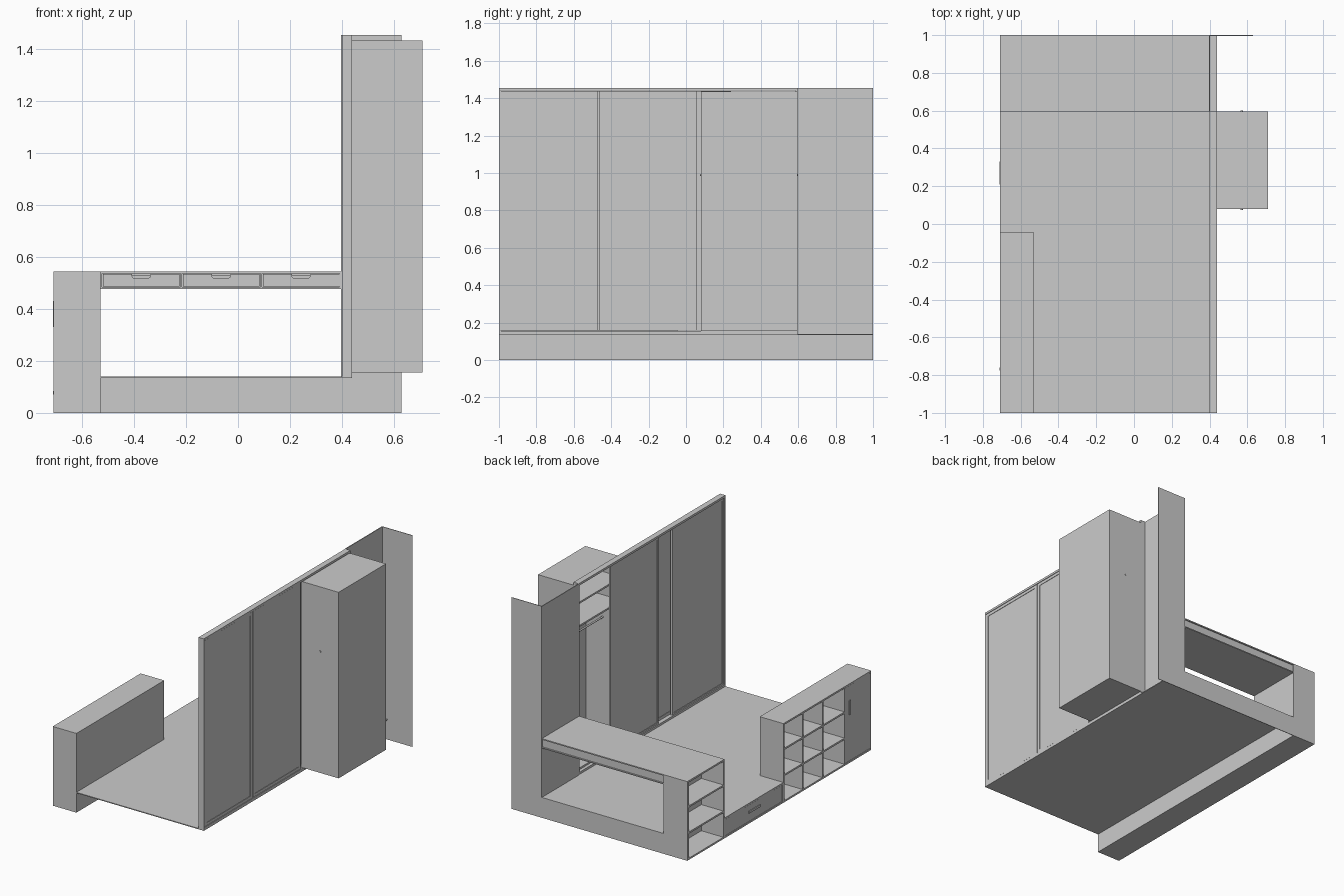
import bpy, bmesh
from mathutils import Vector

if "Cube" in bpy.data.objects:
    bpy.data.objects.remove(bpy.data.objects["Cube"])

T = 0.012  # board thickness


def finish(name, bm):
    bmesh.ops.recalc_face_normals(bm, faces=bm.faces)
    me = bpy.data.meshes.new(name)
    bm.to_mesh(me)
    bm.free()
    ob = bpy.data.objects.new(name, me)
    bpy.context.collection.objects.link(ob)
    return ob


def boxes(name, items):
    """Boards given as (x0, x1, y0, y1, z0, z1), joined in one object."""
    bm = bmesh.new()
    for x0, x1, y0, y1, z0, z1 in items:
        vs = bmesh.ops.create_cube(bm, size=1)["verts"]
        bmesh.ops.scale(bm, vec=(x1 - x0, y1 - y0, z1 - z0), verts=vs)
        bmesh.ops.translate(bm, vec=((x0 + x1) / 2, (y0 + y1) / 2, (z0 + z1) / 2), verts=vs)
    return finish(name, bm)


def profile_xz(name, pts, y0, y1):
    """Outline in the xz plane, extruded along y."""
    bm = bmesh.new()
    f = bm.faces.new([bm.verts.new((x, y0, z)) for x, z in pts])
    r = bmesh.ops.extrude_face_region(bm, geom=[f])
    bmesh.ops.translate(bm, vec=Vector((0, y1 - y0, 0)),
                        verts=[g for g in r["geom"] if isinstance(g, bmesh.types.BMVert)])
    return finish(name, bm)


def shell(x0, x1, y0, y1, z0, z1):
    """Carcass open on one x side: top, bottom and two sides."""
    return [(x0, x1, y0, y0 + T, z0, z1), (x0, x1, y1 - T, y1, z0, z1),
            (x0, x1, y0 + T, y1 - T, z0, z0 + T), (x0, x1, y0 + T, y1 - T, z1 - T, z1)]


XL, XI = -0.71, -0.53   # outer and inner face of the low units
H, ZP = 0.545, 0.14     # low unit height, platform height

# Platform deck
boxes("platform_deck", [(XI, 0.44, -1, 1, 0.134, ZP)])

# Thin back panel: tall post, low strip and desk end
profile_xz("back_panel", [(XL, 0), (0.63, 0), (0.63, 1.455), (0.40, 1.455), (0.40, ZP),
                          (XI, ZP), (XI, H), (XL, H)], 0.996, 1.0)
boxes("side_wall", [(0.397, 0.403, 0.595, 0.997, ZP, 1.455)])

# Desk end shelves, open to the outside
boxes("desk_end_shelves", shell(XL, XI, 0.595, 0.996, 0, H)
      + [(XI - T, XI, 0.6, 0.995, T, H - T)]
      + [(XL, XI - T, 0.607, 0.984, z, z + T) for z in (0.18, 0.36)])

# Desk: top, bottom, back and dividers
boxes("desk", [(XI, 0.397, 0.595, 1, 0.537, H), (XI, 0.397, 0.595, 1, 0.478, 0.485),
               (XI, 0.397, 0.985, 0.992, 0.485, 0.537)]
      + [(x - 0.003, x + 0.003, 0.595, 0.985, 0.485, 0.537)
         for x in (-0.527, -0.219, 0.089, 0.394)])

# Three desk drawers with a finger notch in the top of each front
for i in range(3):
    c = -0.373 + 0.308 * i
    a, b, zt = c - 0.147, c + 0.147, 0.535
    profile_xz(f"desk_drawer_front_{i + 1}",
               [(a, 0.487), (b, 0.487), (b, zt), (c + 0.036, zt), (c + 0.034, 0.523),
                (c + 0.028, 0.518), (c - 0.028, 0.518), (c - 0.034, 0.523),
                (c - 0.036, zt), (a, zt)], 0.598, 0.608)
    boxes(f"desk_drawer_body_{i + 1}", [
        (a, b, 0.608, 0.96, 0.487, 0.493), (a, a + 0.006, 0.608, 0.96, 0.493, 0.53),
        (b - 0.006, b, 0.608, 0.96, 0.493, 0.53),
        (a + 0.006, b - 0.006, 0.954, 0.96, 0.493, 0.53)])

# Low drawer under the platform edge
boxes("base_drawer_case", shell(XL, XI, -0.045, 0.595, 0, ZP)
      + [(XI - T, XI, -0.035, 0.585, T, ZP - T)])
boxes("base_drawer_front", [(XL + 0.002, XL + 0.014, -0.03, 0.58, 0.014, 0.126)])
boxes("base_drawer_handle", [(XL - 0.003, XL + 0.002, 0.21, 0.33, 0.07, 0.085)])

# Cubby unit: three by three open cells and a door
cols = [-0.26, -0.475, -0.715]
boxes("cubby_unit", shell(XL, XI, -1, -0.045, 0, H)
      + [(XI - T, XI, -0.988, -0.057, T, H - T)]
      + [(XL, XI - T, y - T / 2, y + T / 2, T, H - T) for y in cols]
      + [(XL, XI - T, -0.715, -0.057, z, z + T) for z in (0.18, 0.36)])
boxes("cubby_door", [(XL + 0.002, XL + 0.014, -0.987, -0.722, 0.014, H - 0.014)])
boxes("cubby_door_handle", [(XL - 0.003, XL + 0.002, -0.775, -0.76, 0.33, 0.43)])

# Wardrobe frame: rails and posts
boxes("wardrobe_frame", [(0.40, 0.44, -1, 0.595, ZP, 0.155), (0.40, 0.44, -1, 0.595, 1.44, 1.455),
                         (0.40, 0.44, -1, -0.99, 0.155, 1.44),
                         (0.40, 0.44, 0.585, 0.595, 0.155, 1.44)])


def framed_door(name, x0, x1, y0, y1, w):
    z0, z1 = 0.157, 1.438
    boxes(name, [(x0, x1, y0, y0 + w, z0, z1), (x0, x1, y1 - w, y1, z0, z1),
                 (x0, x1, y0 + w, y1 - w, z0, z0 + w), (x0, x1, y0 + w, y1 - w, z1 - w, z1),
                 (x0 + 0.003, x1 - 0.003, y0 + w, y1 - w, z0 + w, z1 - w)])


# Outer and inner door leaves
for i, y in enumerate((-0.99, -0.465)):
    framed_door(f"outer_door_{i + 1}", 0.426, 0.438, y, y + 0.52, 0.02)
for i, (y0, y1) in enumerate(((-0.988, -0.43), (-0.28, 0.24))):
    framed_door(f"inner_door_{i + 1}", 0.405, 0.418, y0, y1, 0.012)

# Closet box behind the open bay, with upper shelves
boxes("closet_box", shell(0.422, 0.71, 0.08, 0.595, 0.155, 1.435)
      + [(0.71 - T, 0.71, 0.092, 0.583, 0.167, 1.423)]
      + [(0.43, 0.698, 0.092, 0.583, z, z + T) for z in (1.13, 1.29)])

# Hanging rail
bpy.ops.mesh.primitive_cylinder_add(vertices=16, radius=0.006, depth=0.525,
                                    location=(0.57, 0.3375, 0.99), rotation=(1.570796, 0, 0))
bpy.context.object.name = "hanging_rail"
bpy.ops.object.shade_smooth_by_angle()
